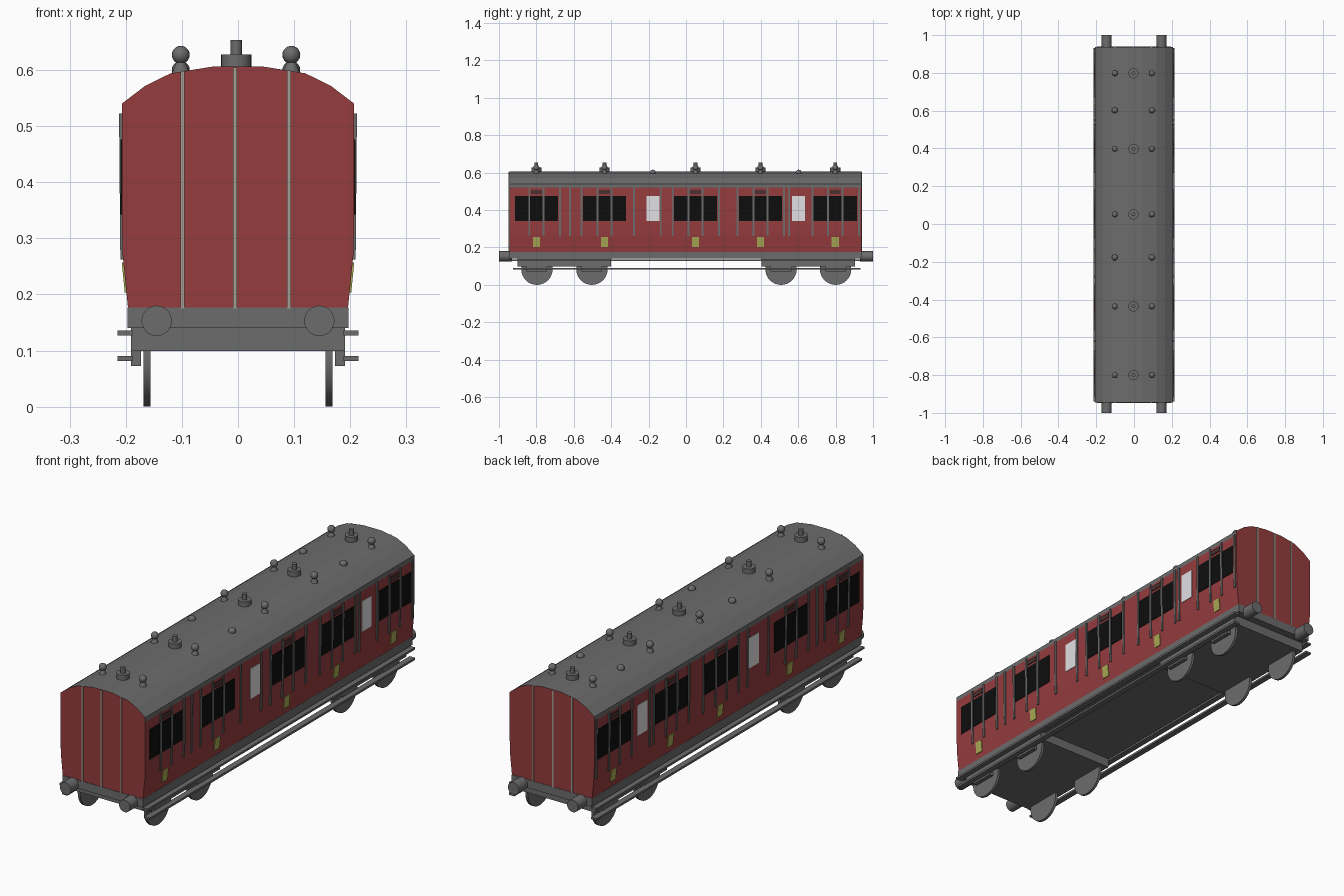
import bpy, bmesh, math
from mathutils import Matrix

cube = bpy.data.objects.get("Cube")
if cube:
    bpy.data.objects.remove(cube, do_unlink=True)


def material(name, r, g, b):
    m = bpy.data.materials.new(name)
    m.use_nodes = True
    m.diffuse_color = (r, g, b, 1)
    m.node_tree.nodes["Principled BSDF"].inputs["Base Color"].default_value = (r, g, b, 1)
    return m


RED = material("coach red", 0.30, 0.045, 0.048)
GREY = material("dark grey", 0.15, 0.15, 0.15)
BLACK = material("window black", 0.004, 0.004, 0.004)
WHITE = material("frosted white", 0.75, 0.75, 0.77)
GOLD = material("crest yellow", 0.40, 0.40, 0.09)
PALE = material("pale beading", 0.36, 0.34, 0.28)
BROWN = material("vent brown", 0.07, 0.03, 0.03)


def finish(name, bm, *mats, smooth=False):
    bmesh.ops.recalc_face_normals(bm, faces=bm.faces)
    me = bpy.data.meshes.new(name)
    bm.to_mesh(me)
    bm.free()
    for m in mats:
        me.materials.append(m)
    ob = bpy.data.objects.new(name, me)
    bpy.context.collection.objects.link(ob)
    if smooth:
        bpy.ops.object.select_all(action='DESELECT')
        ob.select_set(True)
        bpy.context.view_layer.objects.active = ob
        bpy.ops.object.shade_smooth_by_angle(angle=math.radians(40))
    return ob


def add_box(bm, x, y, z):
    """Box from (min, max) pairs."""
    mid = [(a + b) / 2 for a, b in (x, y, z)]
    size = [b - a for a, b in (x, y, z)]
    bmesh.ops.create_cube(bm, size=1, matrix=Matrix.Translation(mid) @ Matrix.Diagonal((*size, 1)))


def add_cyl(bm, r1, r2, depth, centre, axis='Z', n=24):
    rot = {'X': Matrix.Rotation(math.pi / 2, 4, 'Y'),
           'Y': Matrix.Rotation(math.pi / 2, 4, 'X'), 'Z': Matrix()}[axis]
    bmesh.ops.create_cone(bm, cap_ends=True, segments=n, radius1=r1, radius2=r2, depth=depth,
                          matrix=Matrix.Translation(centre) @ rot)


# Body shell: half section mirrored, then extruded lengthwise
FRONT, BACK = -0.945, 0.937
half = [(0.196, 0.175), (0.2055, 0.27), (0.207, 0.33), (0.207, 0.52), (0.207, 0.54),
        (0.165, 0.572), (0.12, 0.594), (0.045, 0.606)]
section = half + [(-x, z) for x, z in reversed(half)]

bm = bmesh.new()
end = bm.faces.new([bm.verts.new((x, FRONT, z)) for x, z in section])
ext = bmesh.ops.extrude_face_region(bm, geom=[end], use_keep_orig=True)
bmesh.ops.translate(bm, vec=(0, BACK - FRONT, 0),
                    verts=[v for v in ext["geom"] if isinstance(v, bmesh.types.BMVert)])
bmesh.ops.recalc_face_normals(bm, faces=bm.faces)
for f in bm.faces:
    is_end = abs(f.normal.y) > 0.9
    f.material_index = 1 if not is_end and f.calc_center_median().z > 0.525 else 0
finish("coach_body", bm, RED, GREY)


def height_to_x(z):
    for (x0, z0), (x1, z1) in zip(half, half[1:]):
        if z0 <= z <= z1:
            return x0 + (x1 - x0) * (z - z0) / (z1 - z0)


def add_plate(bm, y, z, thick):
    """Thin plate following the side wall, on both sides."""
    for s in (-1, 1):
        c = [bm.verts.new((s * (height_to_x(h) + d), w, h))
             for d in (-0.002, thick) for h, w in ((z[0], y[0]), (z[0], y[1]), (z[1], y[1]), (z[1], y[0]))]
        bm.faces.new(c[:4])
        bm.faces.new(c[4:])
        for i in range(4):
            j = (i + 1) % 4
            bm.faces.new((c[i], c[j], c[j + 4], c[i + 4]))


def plates(name, mat, spans, z, thick):
    bm = bmesh.new()
    for y in spans:
        add_plate(bm, y, z, thick)
    return finish(name, bm, mat)


# Side details, arranged around each compartment door
doors = (-0.8, -0.436, 0.051, 0.398, 0.798)
toilets = (-0.177, 0.602)
plates("windows", BLACK, [(d + o - 0.036, d + o + 0.036) for d in doors for o in (-0.079, 0, 0.079)],
       (0.342, 0.476), 0.002)
plates("frosted_windows", WHITE, [(t - 0.034, t + 0.034) for t in toilets], (0.342, 0.476), 0.002)
plates("door_vents", BROWN, [(d - 0.029, d + 0.029) for d in doors], (0.487, 0.508), 0.004)
plates("door_crests", GOLD, [(d - 0.019, d + 0.019) for d in doors], (0.203, 0.257), 0.003)
beads = [d + o for d in doors for o in (-0.038, 0.038)]
beads += [d + 0.126 for d in doors[:1] + doors[2:]] + [d - 0.122 for d in doors[1:]]
beads += [-0.62, -0.278, -0.135, 0.551]
plates("side_beading", GREY, [(b - 0.005, b + 0.005) for b in beads], (0.262, 0.522), 0.005)

# Vertical beading on both ends
bm = bmesh.new()
for y in (FRONT, BACK):
    for x, top in ((-0.099, 0.598), (-0.005, 0.604), (0.091, 0.599)):
        add_box(bm, (x - 0.0035, x + 0.0035), (y - 0.003, y + 0.003), (0.175, top))
finish("end_beading", bm, PALE)

# Underframe, running boards and bogies
bm = bmesh.new()
add_box(bm, (-0.197, 0.197), (FRONT - 0.002, BACK + 0.002), (0.14, 0.177))
finish("underframe", bm, GREY)

bm = bmesh.new()
for s in (-1, 1):
    x = sorted((s * 0.188, s * 0.215))
    add_box(bm, x, (-0.94, 0.932), (0.127, 0.136))
    add_box(bm, x, (-0.925, 0.932), (0.081, 0.09))
finish("running_boards", bm, GREY)

wheels = (-0.797, -0.503, 0.508, 0.8)
bm = bmesh.new()
for y in (-0.65, 0.654):
    add_box(bm, (-0.191, 0.191), (y - 0.25, y + 0.25), (0.099, 0.141))
finish("bogie_frames", bm, GREY)

bm = bmesh.new()
for y in wheels:
    for s in (-1, 1):
        add_box(bm, sorted((s * 0.173, s * 0.191)), (y - 0.055, y + 0.055), (0.072, 0.1))
finish("axle_boxes", bm, GREY)

bm = bmesh.new()
for y in wheels:
    for s in (-1, 1):
        add_cyl(bm, 0.084, 0.084, 0.012, (s * 0.162, y, 0.084), 'X', 32)
finish("wheels", bm, GREY, smooth=True)

# Buffers
bm = bmesh.new()
for s in (-1, 1):
    for x in (-0.145, 0.145):
        add_cyl(bm, 0.027, 0.027, 0.07, (x, s * 0.965, 0.153), 'Y')
finish("buffers", bm, GREY, smooth=True)

# Roof lamps along the centre line
bm = bmesh.new()
for y in doors:
    add_cyl(bm, 0.027, 0.027, 0.026, (-0.003, y, 0.615))
    add_cyl(bm, 0.01, 0.01, 0.03, (-0.003, y, 0.638))
finish("roof_lamps", bm, GREY, smooth=True)

# Ball ventilators in pairs; low domes over the frosted windows
bm = bmesh.new()
for y in doors + toilets:
    for x in (-0.102, 0.095):
        tall = y in doors
        if tall:
            add_cyl(bm, 0.016, 0.008, 0.02, (x, y, 0.604))
        bmesh.ops.create_uvsphere(bm, u_segments=16, v_segments=10, radius=0.016,
                                  matrix=Matrix.Translation((x, y, 0.627 if tall else 0.6)))
finish("roof_ventilators", bm, GREY, smooth=True)
